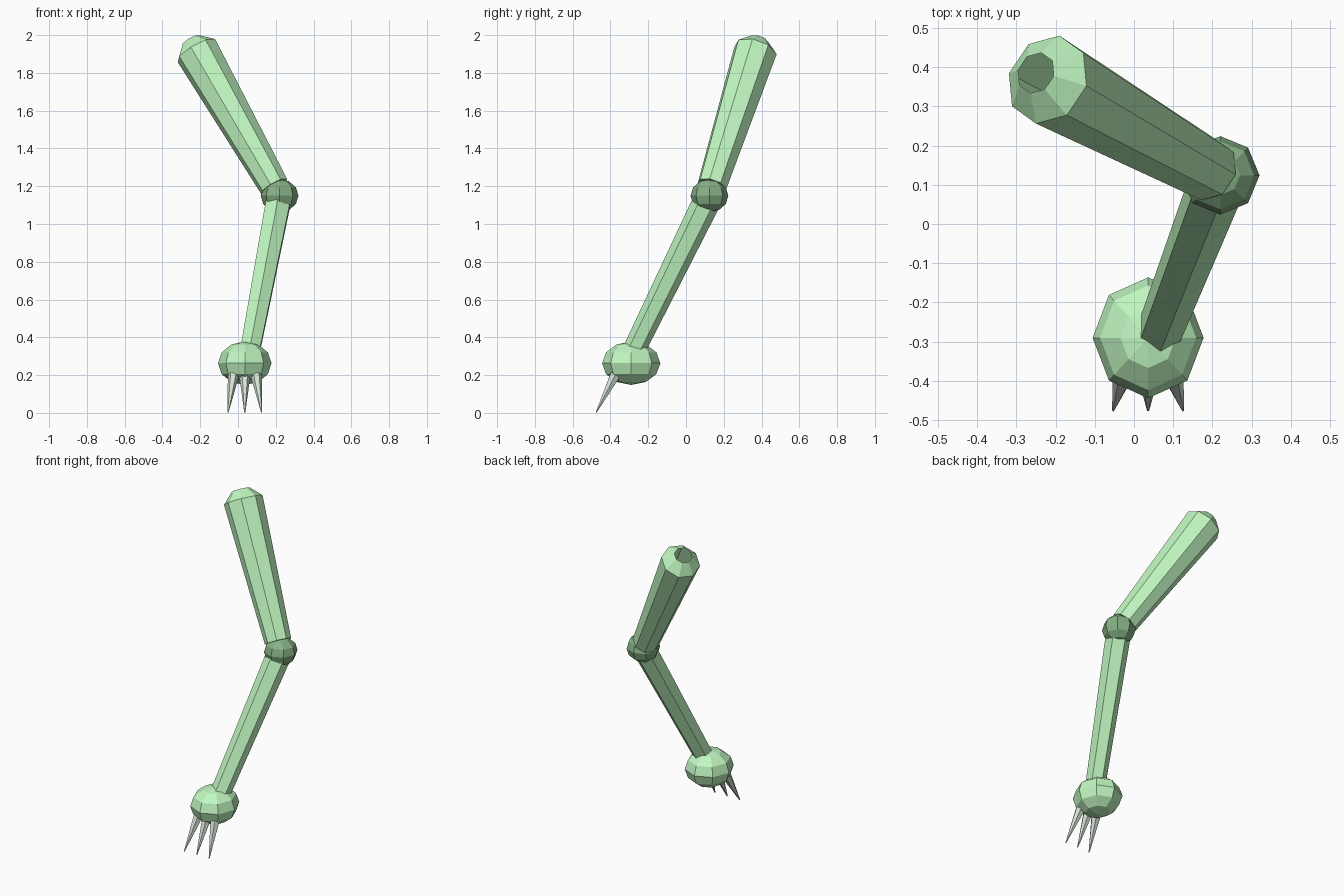
import bpy, bmesh
from mathutils import Vector, Matrix
from math import cos, sin, tau

if "Cube" in bpy.data.objects:
    bpy.data.objects.remove(bpy.data.objects["Cube"])


def material(name, rgb):
    m = bpy.data.materials.new(name)
    m.diffuse_color = (*rgb, 1)
    m.use_nodes = True
    m.node_tree.nodes["Principled BSDF"].inputs["Base Color"].default_value = m.diffuse_color
    return m


GREEN = material("light_green", (0.53, 0.93, 0.53))
DARK = material("dark_green", (0.24, 0.44, 0.24))
PALE = material("pale_claw", (0.68, 0.78, 0.68))


def finish(name, bm, mat):
    bmesh.ops.recalc_face_normals(bm, faces=bm.faces)
    me = bpy.data.meshes.new(name)
    bm.to_mesh(me)
    bm.free()
    me.materials.append(mat)
    ob = bpy.data.objects.new(name, me)
    bpy.context.collection.objects.link(ob)
    return ob


def limb(name, rings, ref, sides, mat, cap_start=True, cap_end=True):
    """Loft polygon rings (centre, radius) along a straight axis; ref points to a corner."""
    bm = bmesh.new()
    axis = (Vector(rings[-1][0]) - Vector(rings[0][0])).normalized()
    u = Vector(ref)
    u = (u - axis * u.dot(axis)).normalized()
    v = axis.cross(u)
    loops = []
    for c, r in rings:
        loops.append([bm.verts.new(Vector(c) + r * (cos(tau * i / sides) * u + sin(tau * i / sides) * v))
                      for i in range(sides)])
    for a, b in zip(loops, loops[1:]):
        for i in range(sides):
            j = (i + 1) % sides
            bm.faces.new((a[i], a[j], b[j], b[i]))
    if cap_start:
        bm.faces.new(loops[0])
    if cap_end:
        bm.faces.new(loops[-1])
    return finish(name, bm, mat)


def ball(name, centre, radii, mat):
    bm = bmesh.new()
    bmesh.ops.create_uvsphere(bm, u_segments=8, v_segments=6, radius=1,
                              matrix=Matrix.Translation(centre) @ Matrix.Diagonal((*radii, 1)))
    return finish(name, bm, mat)


# Upper arm: octagonal taper with a bevelled, open shoulder end
limb("upper_arm",
     [((0.192, 0.137, 1.198), 0.08), ((-0.22, 0.368, 1.918), 0.1175), ((-0.25, 0.385, 1.971), 0.054)],
     (0.03, 0.112, -0.019), 8, GREEN, cap_end=False)

# Elbow joint
ball("elbow", (0.22, 0.124, 1.15), (0.1, 0.1, 0.088), DARK)

# Forearm: hexagonal taper from the elbow into the hand
limb("forearm",
     [((0.212, 0.105, 1.11), 0.074), ((0.062, -0.282, 0.32), 0.059)],
     (0.86, -0.497, 0.08), 6, GREEN)

# Hand
ball("hand", (0.036, -0.29, 0.263), (0.1415, 0.154, 0.115), GREEN)

# Three claws fanning forward and down
for k, side in enumerate((-1, 0, 1)):
    limb(f"claw_{k + 1}",
         [((0.036 + side * 0.06, -0.375, 0.2), 0.03), ((0.036 + side * 0.089, -0.475, 0.003), 0.003)],
         (1, 0, 0), 6, PALE)
